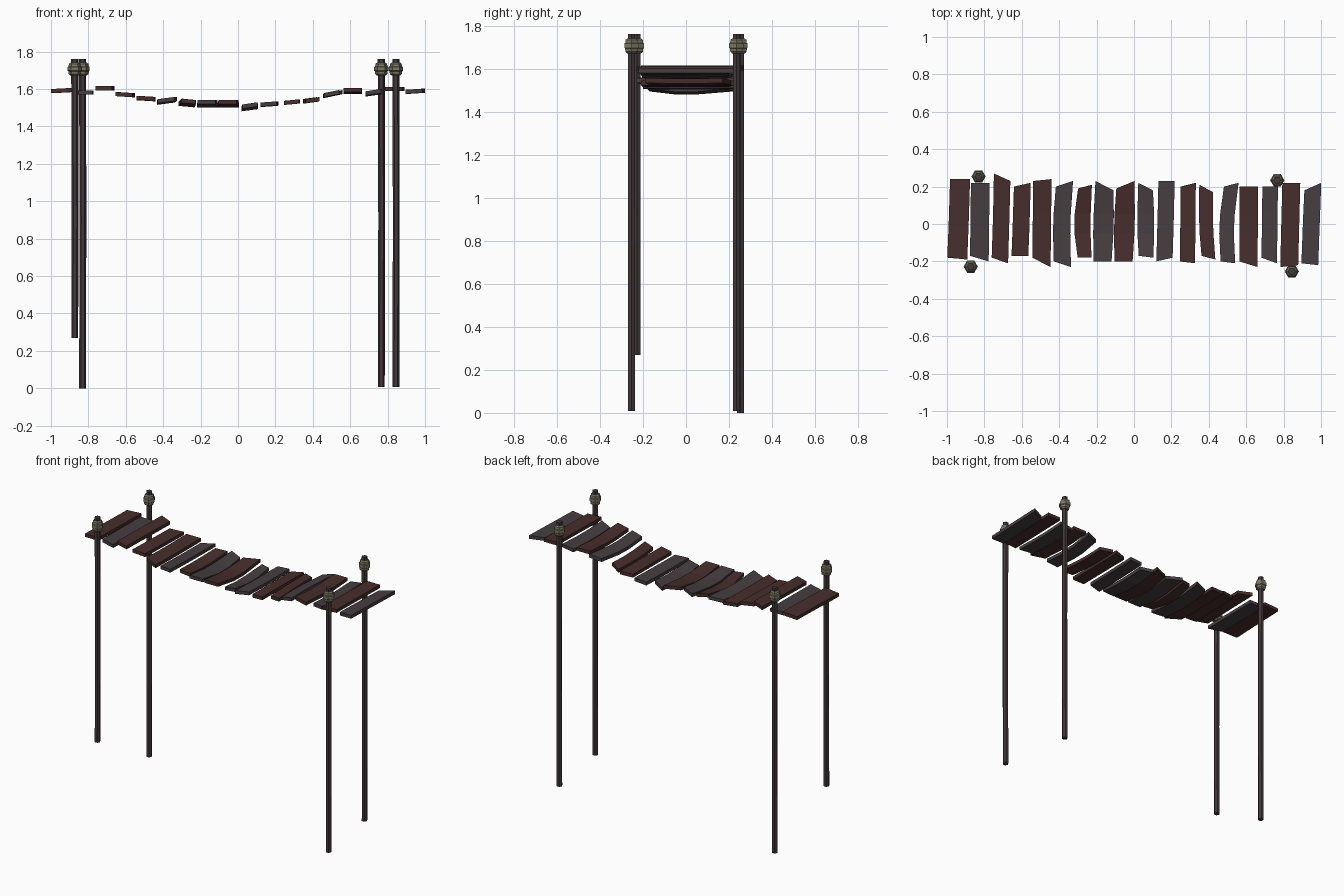
import bpy, bmesh, math


def material(name, rgb):
    m = bpy.data.materials.new(name)
    m.diffuse_color = (*rgb, 1)
    return m


RED = material("red_brown_wood", (0.062, 0.027, 0.025))
GREY = material("grey_brown_wood", (0.062, 0.048, 0.052))
POST = material("post_wood", (0.055, 0.040, 0.043))
ROPE = material("rope", (0.20, 0.19, 0.13))


def loft(name, rings, mat):
    """Closed flat-shaded solid through rings with equal point counts."""
    bm = bmesh.new()
    vs = [[bm.verts.new(p) for p in r] for r in rings]
    n = len(vs[0])
    for a, b in zip(vs, vs[1:]):
        for i in range(n):
            j = (i + 1) % n
            bm.faces.new((a[i], a[j], b[j], b[i]))
    bm.faces.new(vs[0][::-1])
    bm.faces.new(vs[-1])
    bmesh.ops.recalc_face_normals(bm, faces=bm.faces)
    me = bpy.data.meshes.new(name)
    bm.to_mesh(me)
    bm.free()
    me.materials.append(mat)
    ob = bpy.data.objects.new(name, me)
    bpy.context.collection.objects.link(ob)
    return ob


def hexagon(x, y, z, r):
    return [(x + r * math.cos(k * math.pi / 3), y + r * math.sin(k * math.pi / 3), z)
            for k in range(6)]


# Planks: x at front, x at back, width, z, rise to the right, mid sag, mid shift
PLANKS = [
    (-.945, -.93, .107, 1.592, .003, 0, 0), (-.827, -.822, .100, 1.582, 0, 0, 0),
    (-.717, -.705, .088, 1.604, 0, 0, 0), (-.61, -.597, .090, 1.570, -.003, 0, 0),
    (-.495, -.49, .098, 1.550, -.003, .002, 0), (-.383, -.372, .092, 1.541, .006, .008, -.008),
    (-.264, -.262, .074, 1.534, -.004, .017, -.012), (-.168, -.158, .096, 1.530, 0, .018, 0),
    (-.056, -.046, .097, 1.530, 0, .018, 0), (.064, .062, .078, 1.512, .006, .014, 0),
    (.163, .174, .087, 1.520, .003, .002, 0), (.286, .290, .081, 1.530, .004, 0, 0),
    (.398, .386, .074, 1.541, .005, .003, -.006), (.502, .520, .078, 1.576, .008, .005, -.014),
    (.612, .614, .098, 1.595, 0, .010, 0), (.723, .728, .083, 1.583, .006, .006, 0),
    (.830, .841, .096, 1.601, 0, 0, 0), (.940, .956, .090, 1.588, .003, 0, 0)]
# End cuts in hundredths: front left, front right, back left, back right
CUTS = ["18 19 24 24", "17 20 22 22", "18 21 27 23", "17 17 20 22", "18 23 23 24",
        "20 23 20 23", "18 18 19 21", "20 20 23 18", "20 20 19 23", "17 18 22 18",
        "20 18 23 23", "20 21 20 22", "17 19 21 17", "20 21 20 22", "20 23 20 20",
        "18 21 20 20", "23 22 22 22", "21 22 18 22"]
COLOURS = "RGRRRGRGRGGRRGRGRG"
T = .011

for i, (xf, xb, w, z, rise, sag, shift) in enumerate(PLANKS):
    fl, fr, bl, br = (int(c) / 100 for c in CUTS[i].split())
    rings = []
    for t, yl, yr, s in ((0, -fl, -fr, 0), (.37, -.05, -.05, 1),
                         (.62, .05, .05, 1), (1, bl, br, 0)):
        x = xf + (xb - xf) * t + s * shift
        h, zz = w / 2 + .006 * s * (sag > .01), z - sag * s
        rings.append([(x - h, yl, zz - rise - T), (x + h, yr, zz + rise - T),
                      (x + h, yr, zz + rise + T), (x - h, yl, zz - rise + T)])
    loft(f"plank_{i + 1:02d}", rings, RED if COLOURS[i] == "R" else GREY)

# Four posts, each with a rope binding of stacked coils near the top
for name, x, y, base in (("front_left", -.873, -.228, .27), ("back_left", -.831, .254, 0),
                         ("front_right", .844, -.254, .008), ("back_right", .766, .234, .008)):
    loft(name + "_post", [hexagon(x, y, base, .0185),
                          hexagon(x + .002, y, .9, .018),
                          hexagon(x, y, 1.762, .019)], POST)
    loft(name + "_rope", [hexagon(x, y, zz, r) for zz, r in
                          ((1.672, .022), (1.680, .032), (1.695, .034), (1.698, .038),
                           (1.718, .038), (1.721, .033), (1.735, .031), (1.742, .022))], ROPE)
